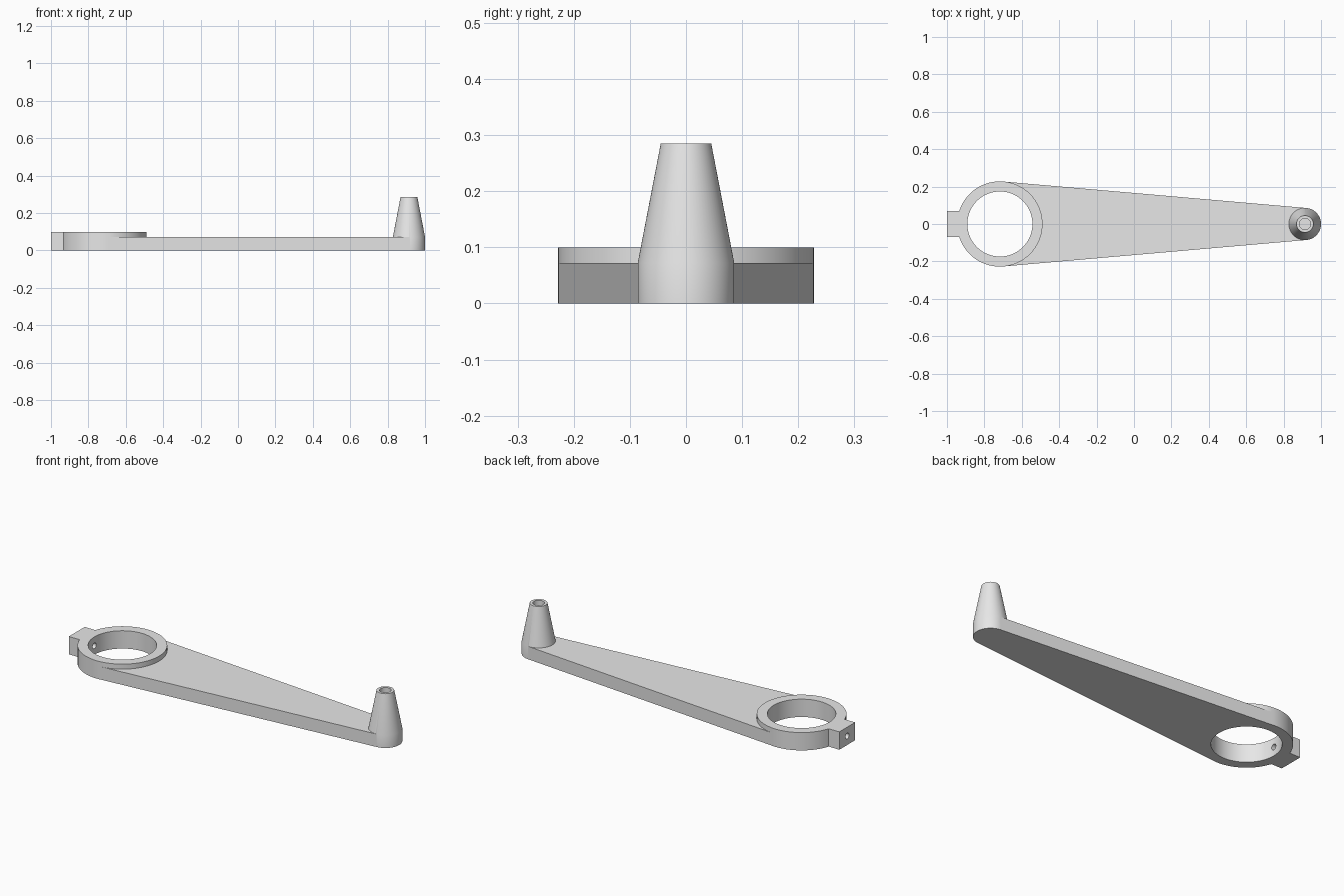
import bpy
import bmesh
from math import cos, sin, radians, pi
from mathutils import Matrix, Vector

if "Cube" in bpy.data.objects:
    bpy.data.objects.remove(bpy.data.objects["Cube"], do_unlink=True)

RING_X, RING_R, BORE_R, RING_H = -0.717, 0.228, 0.174, 0.10
POST_X, POST_R, TIP_R, POST_H = 0.914, 0.086, 0.045, 0.285
ARM_H, LUG_Y = 0.072, 0.07
SEGMENTS = 72

grey = bpy.data.materials.new("light grey")
grey.use_nodes = True
grey.diffuse_color = (0.8, 0.8, 0.8, 1)
grey.node_tree.nodes["Principled BSDF"].inputs["Base Color"].default_value = grey.diffuse_color


def add_object(name, bm):
    bmesh.ops.recalc_face_normals(bm, faces=bm.faces)
    mesh = bpy.data.meshes.new(name)
    bm.to_mesh(mesh)
    bm.free()
    mesh.materials.append(grey)
    obj = bpy.data.objects.new(name, mesh)
    bpy.context.collection.objects.link(obj)
    return obj


def prism(name, outline, z0, z1):
    bm = bmesh.new()
    face = bm.faces.new([bm.verts.new((x, y, z0)) for x, y in outline])
    grown = bmesh.ops.extrude_face_region(bm, geom=[face])["geom"]
    verts = [v for v in grown if isinstance(v, bmesh.types.BMVert)]
    bmesh.ops.translate(bm, verts=verts, vec=Vector((0, 0, z1 - z0)))
    return add_object(name, bm)


def lathe(name, x, profile):
    """Solid of revolution from (radius, height) pairs, listed bottom to top."""
    bm = bmesh.new()
    rings = [[bm.verts.new((x + r * cos(2 * pi * i / SEGMENTS), r * sin(2 * pi * i / SEGMENTS), z))
              for i in range(SEGMENTS)] for r, z in profile]
    for low, high in zip(rings, rings[1:]):
        for i in range(SEGMENTS):
            j = (i + 1) % SEGMENTS
            bm.faces.new((low[i], low[j], high[j], high[i]))
    bm.faces.new(rings[0][::-1])
    bm.faces.new(rings[-1])
    return add_object(name, bm)


def combine(target, tool, operation):
    mod = target.modifiers.new(operation.title(), "BOOLEAN")
    mod.operation, mod.solver, mod.object = operation, "EXACT", tool
    bpy.context.view_layer.objects.active = target
    bpy.ops.object.modifier_apply(modifier=mod.name)
    bpy.data.objects.remove(tool, do_unlink=True)


# Clamp collar is the base of the lever
lever = lathe("lever_arm", RING_X, [(RING_R, 0), (RING_R, RING_H)])

# Tapered web whose sides are tangent to the collar and the post
ends = [(RING_X, RING_R * 0.998), (POST_X, POST_R * 0.998)]
right = [(x + r * cos(radians(85)), -r * sin(radians(85))) for x, r in ends]
left = [(x, -y) for x, y in reversed(right)]
combine(lever, prism("web", right + left, 0, ARM_H), "UNION")

# Upright post that tapers above the web
post = lathe("post", POST_X, [(POST_R, 0), (POST_R, ARM_H), (TIP_R, POST_H)])
combine(lever, post, "UNION")

# Square lug on the outside of the collar
lug_in = RING_X - 0.2
lug = prism("lug", [(-1, -LUG_Y), (lug_in, -LUG_Y), (lug_in, LUG_Y), (-1, LUG_Y)], 0, RING_H)
combine(lever, lug, "UNION")

# Main bore, blind hole in the post, and set screw hole through the lug
combine(lever, lathe("bore_cutter", RING_X, [(BORE_R, -0.1), (BORE_R, 0.2)]), "DIFFERENCE")
combine(lever, lathe("post_hole_cutter", POST_X, [(0.03, 0.1), (0.03, 0.4)]), "DIFFERENCE")
screw = lathe("screw_cutter", 0, [(0.016, -0.2), (0.016, 0.2)])
screw.data.transform(Matrix.Translation((-1, 0, RING_H / 2)) @ Matrix.Rotation(pi / 2, 4, "Y"))
combine(lever, screw, "DIFFERENCE")

# Smooth round walls, crisp edges, flat planes
bpy.ops.object.select_all(action="DESELECT")
lever.select_set(True)
bpy.context.view_layer.objects.active = lever
bpy.ops.object.shade_smooth_by_angle(angle=radians(25))
weighted = lever.modifiers.new("Weighted Normals", "WEIGHTED_NORMAL")
weighted.keep_sharp = True
